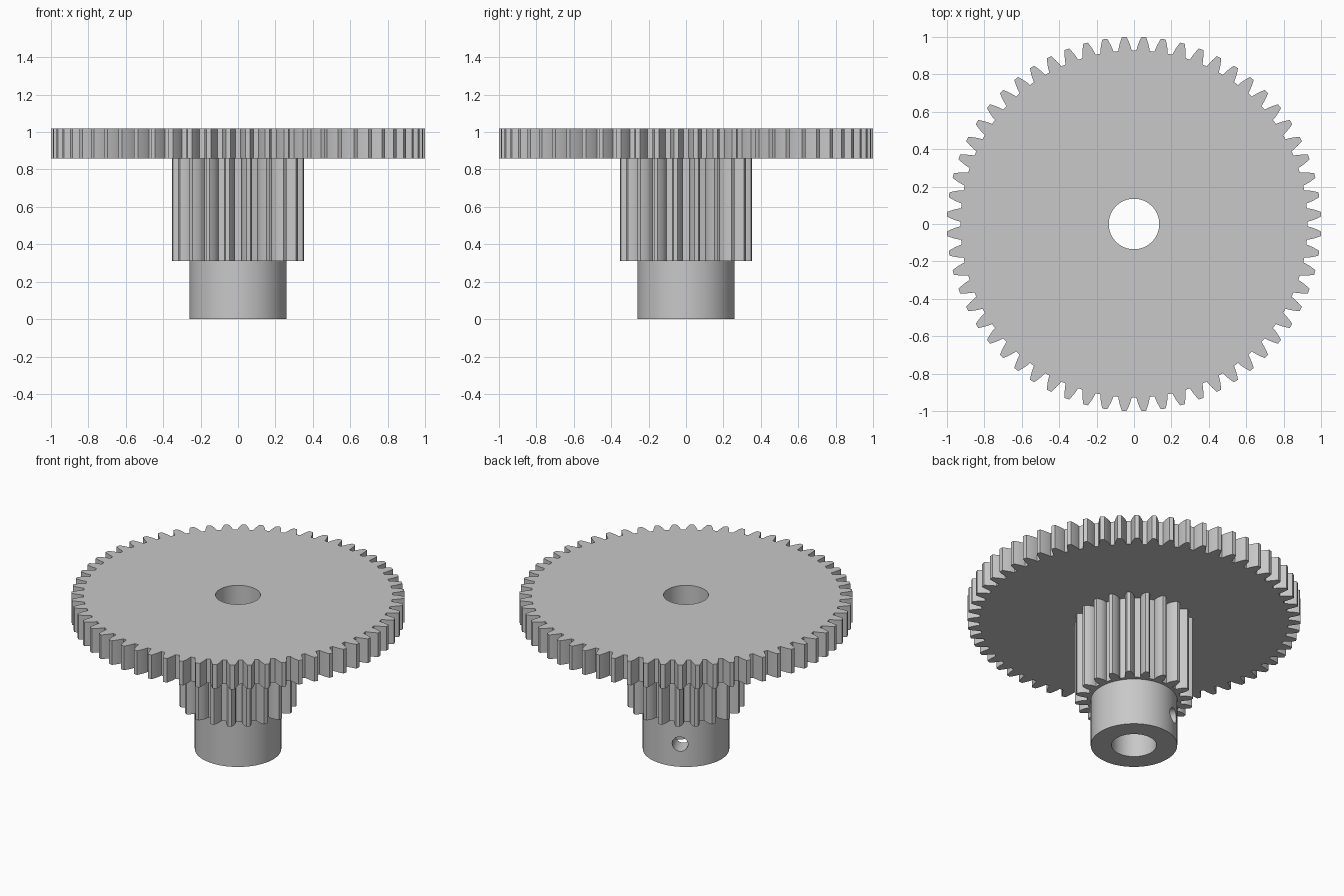
import bpy
import bmesh
from math import acos, cos, pi, radians, sin, sqrt, tan

cube = bpy.data.objects.get("Cube")
if cube:
    bpy.data.objects.remove(cube)

# Single grey metal
GREY = (0.58, 0.58, 0.58, 1)
grey = bpy.data.materials.new("grey metal")
grey.use_nodes = True
grey.diffuse_color = GREY
grey.node_tree.nodes["Principled BSDF"].inputs["Base Color"].default_value = GREY

MODULE = 2 * 1.0008 / 62
BORE = 0.135
PRESSURE = radians(20)


def polar(r, a):
    return r * cos(a), r * sin(a)


def circle(r, n):
    return [polar(r, 2 * pi * i / n) for i in range(n)]


def gear_profile(teeth, steps=5):
    """Involute outline with a tooth space on the x axis."""
    pitch_r = MODULE * teeth / 2
    base_r = pitch_r * cos(PRESSURE)
    tip_r, root_r = pitch_r + MODULE, pitch_r - 1.25 * MODULE

    def half_angle(r):
        a = acos(min(1, base_r / r))
        return pi / (2 * teeth) + tan(PRESSURE) - PRESSURE - tan(a) + a

    start = max(base_r, root_r)
    radii = [start + (tip_r - start) * i / steps for i in range(steps + 1)]
    flank = [(r, half_angle(r)) for r in radii]
    if root_r < base_r:
        flank.insert(0, (root_r, half_angle(base_r)))
    points = []
    for k in range(teeth):
        mid = 2 * pi * (k + 0.5) / teeth
        points += [polar(r, mid - h) for r, h in flank]
        points += [polar(r, mid + h) for r, h in reversed(flank)]
    return points


def smooth(obj):
    bpy.ops.object.select_all(action="DESELECT")
    obj.select_set(True)
    bpy.context.view_layer.objects.active = obj
    bpy.ops.object.shade_smooth_by_angle(angle=radians(25))


def bored_solid(name, outline, z0, z1):
    """Extrude an outline from z0 to z1 with the shaft bore through it."""
    bm = bmesh.new()
    n = len(outline)
    bore = circle(BORE, n)
    rings = [[bm.verts.new((x, y, z)) for x, y in loop]
             for loop, z in ((outline, z0), (outline, z1), (bore, z1), (bore, z0))]
    for k in range(4):
        a, b = rings[k], rings[(k + 1) % 4]
        for i in range(n):
            j = (i + 1) % n
            bm.faces.new((a[i], a[j], b[j], b[i]))
    bmesh.ops.recalc_face_normals(bm, faces=bm.faces)
    mesh = bpy.data.meshes.new(name)
    bm.to_mesh(mesh)
    bm.free()
    mesh.materials.append(grey)
    obj = bpy.data.objects.new(name, mesh)
    bpy.context.collection.objects.link(obj)
    return obj


# Hub, pinion and large wheel stacked on one shaft bore
hub = bored_solid("hub", circle(0.26, 96), 0, 0.31)
pinion = bored_solid("pinion", gear_profile(20), 0.31, 0.86)
wheel = bored_solid("large_wheel", gear_profile(60), 0.86, 1.02)

# Set screw hole through one side of the hub
angle = radians(117)
x, y = polar(0.22, angle)
bpy.ops.mesh.primitive_cylinder_add(vertices=32, radius=0.048, depth=0.3,
                                    location=(x, y, 0.15),
                                    rotation=(0, pi / 2, angle))
cutter = bpy.context.object
cutter.name = "screw_hole_cutter"
cutter.hide_render = True
cutter.data.materials.append(grey)
bpy.context.view_layer.objects.active = hub
cut = hub.modifiers.new("screw hole", "BOOLEAN")
cut.operation = "DIFFERENCE"
cut.solver = "EXACT"
cut.object = cutter
bpy.ops.object.modifier_apply(modifier=cut.name)
bpy.data.objects.remove(cutter)

for part in (hub, pinion, wheel):
    smooth(part)
